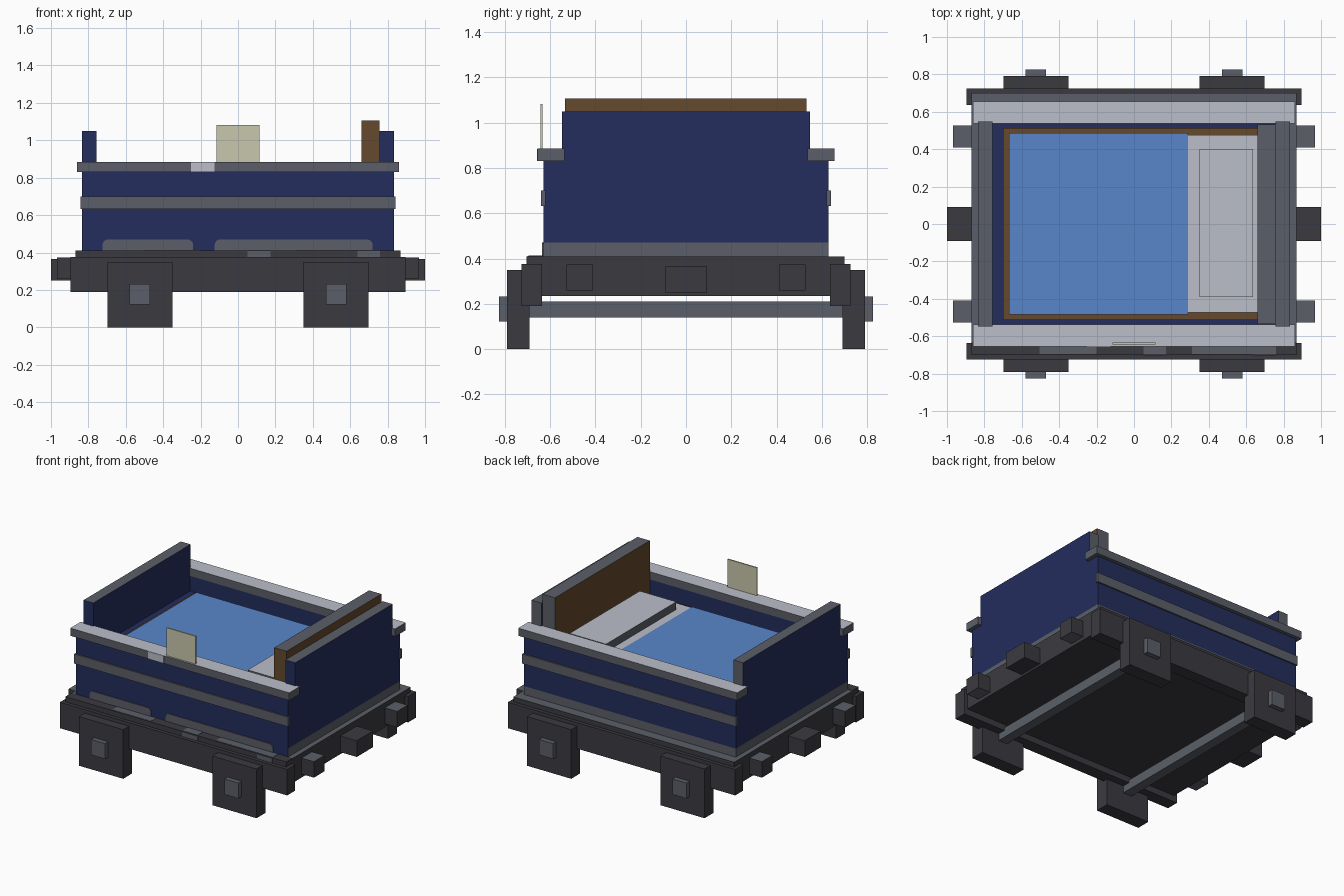
import bpy, bmesh, math
from mathutils import Vector

cube = bpy.data.objects.get("Cube")
if cube:
    bpy.data.objects.remove(cube, do_unlink=True)


def lin(c):
    c /= 255
    return c / 12.92 if c <= 0.04045 else ((c + 0.055) / 1.055) ** 2.4


def material(name, r, g, b):
    m = bpy.data.materials.new(name)
    col = (lin(r), lin(g), lin(b), 1)
    m.diffuse_color = col
    m.use_nodes = True
    bsdf = m.node_tree.nodes["Principled BSDF"]
    bsdf.inputs["Base Color"].default_value = col
    bsdf.inputs["Roughness"].default_value = 0.9
    return m


NAVY = material("navy_paint", 35, 45, 93)
GREY = material("steel_grey", 91, 95, 104)
DARK = material("dark_iron", 59, 58, 64)
BROWN = material("brown_wood", 102, 74, 45)
LIGHT = material("pale_grey", 187, 191, 201)
BLUE = material("sky_blue", 88, 134, 203)
CREAM = material("cream_card", 201, 200, 174)

AXES = {"+x": Vector((1, 0, 0)), "-x": Vector((-1, 0, 0)),
        "+y": Vector((0, 1, 0)), "-y": Vector((0, -1, 0)),
        "+z": Vector((0, 0, 1)), "-z": Vector((0, 0, -1))}


def finish(name, bm, mats):
    me = bpy.data.meshes.new(name)
    bm.to_mesh(me)
    bm.free()
    for m in mats:
        me.materials.append(m)
    ob = bpy.data.objects.new(name, me)
    bpy.context.collection.objects.link(ob)
    return ob


def box(name, x, y, z, mat, sides=None):
    """Box from (low, high) pairs; sides maps a direction to another material."""
    bm = bmesh.new()
    bmesh.ops.create_cube(bm, size=1)
    lo, hi = (Vector(v) for v in zip(*(sorted(p) for p in (x, y, z))))
    for v in bm.verts:
        v.co = Vector([lo[i] if v.co[i] < 0 else hi[i] for i in range(3)])
    mats = [mat]
    bm.normal_update()
    for key, m in (sides or {}).items():
        if m not in mats:
            mats.append(m)
        for f in bm.faces:
            if f.normal.dot(AXES[key]) > 0.9:
                f.material_index = mats.index(m)
    return finish(name, bm, mats)


def span(s, a, b):
    return (s * a, s * b)


def rounded_patch(name, x0, x1, z0, z1, y, r):
    """Thin upright plate with rounded top corners."""
    pts = [(x0, z0), (x1, z0)]
    for cx, start in ((x1 - r, 0), (x0 + r, 90)):
        for i in range(5):
            a = math.radians(start + i * 22.5)
            pts.append((cx + r * math.cos(a), z1 - r + r * math.sin(a)))
    bm = bmesh.new()
    face = bm.faces.new([bm.verts.new((px, y, pz)) for px, pz in pts])
    ext = bmesh.ops.extrude_face_region(bm, geom=[face])
    for v in ext["geom"]:
        if isinstance(v, bmesh.types.BMVert):
            v.co.y += 0.006
    bmesh.ops.recalc_face_normals(bm, faces=bm.faces)
    return finish(name, bm, [GREY])


# Chassis
box("platform", (-0.87, 0.87), (-0.70, 0.70), (0.235, 0.41), DARK, {"+z": GREY})
box("platform_front_strip", (-0.87, 0.87), (-0.70, -0.63), (0.405, 0.412), DARK)
for i, (a, b) in enumerate(((-0.505, -0.2), (0.05, 0.17), (0.31, 0.76))):
    box(f"platform_top_mark_{i}", (a, b), (-0.695, -0.632), (0.408, 0.414), GREY)
for i, (a, b) in enumerate(((0.05, 0.175), (0.64, 0.76))):
    box(f"platform_front_mark_{i}", (a, b), (-0.703, -0.697), (0.376, 0.409), GREY)

for s, side in ((-1, "front"), (1, "back")):
    box(f"{side}_side_beam", (-0.895, 0.895), span(s, 0.635, 0.725), (0.19, 0.375), DARK)
    for e, end in ((-1, "right"), (1, "left")):
        cx = e * 0.525
        box(f"{side}_{end}_axle_guard", (cx - 0.174, cx + 0.174), span(s, 0.69, 0.79), (0, 0.35), DARK)
        box(f"{side}_{end}_hub", (cx - 0.055, cx + 0.055), span(s, 0.78, 0.825), (0.122, 0.232), GREY)

# Axles and buffers at both ends
for e, end in ((-1, "right"), (1, "left")):
    cx = e * 0.525
    box(f"{end}_axle", (cx - 0.035, cx + 0.035), (-0.70, 0.70), (0.14, 0.21), GREY)
    box(f"{end}_coupler", span(e, 0.86, 1.0), (-0.092, 0.092), (0.25, 0.365), DARK)
    for s, side in ((-1, "front"), (1, "back")):
        box(f"{side}_{end}_buffer", span(e, 0.86, 0.967), span(s, 0.41, 0.527), (0.26, 0.374),
            DARK, {"+z": GREY, "-z": GREY})

# Tub: lower skirt, solid body and walls
box("body_skirt", (-0.834, 0.834), (-0.63, 0.63), (0.41, 0.47), GREY, {"-y": NAVY})
box("body", (-0.834, 0.834), (-0.63, 0.63), (0.47, 0.72), NAVY)
rounded_patch("skirt_patch_right", -0.725, -0.24, 0.411, 0.47, -0.635, 0.03)
rounded_patch("skirt_patch_left", -0.125, 0.72, 0.411, 0.47, -0.635, 0.03)

for s, side in ((-1, "front"), (1, "back")):
    box(f"{side}_wall", (-0.834, 0.834), span(s, 0.54, 0.63), (0.72, 0.83), NAVY)
    box(f"{side}_band", (-0.842, 0.842), span(s, 0.62, 0.64), (0.632, 0.70), GREY)
    box(f"{side}_top_rail", (-0.862, 0.862), span(s, 0.537, 0.655), (0.83, 0.885), GREY, {"+z": LIGHT})
box("front_rail_mark", (-0.25, -0.125), (-0.658, -0.65), (0.831, 0.884), LIGHT)

for e, end in ((-1, "right"), (1, "left")):
    box(f"{end}_end_wall", span(e, 0.757, 0.834), (-0.547, 0.547), (0.72, 1.05), NAVY,
        {"+z": GREY, "+y": GREY})

# Interior
box("wood_tray", (-0.70, 0.66), (-0.512, 0.512), (0.70, 0.735), BROWN)
box("mattress", (-0.667, 0.29), (-0.483, 0.487), (0.72, 0.755), BLUE)
box("seat_base", (0.29, 0.66), (-0.472, 0.477), (0.72, 0.755), LIGHT)
box("seat", (0.35, 0.637), (-0.39, 0.40), (0.75, 0.81), GREY, {"+z": LIGHT})
box("backrest", (0.66, 0.757), (-0.535, 0.532), (0.72, 1.107), BROWN,
    {"+z": GREY, "+y": GREY})

# Upright card on the front rail
box("card", (-0.115, 0.115), (-0.643, -0.633), (0.88, 1.083), CREAM)
